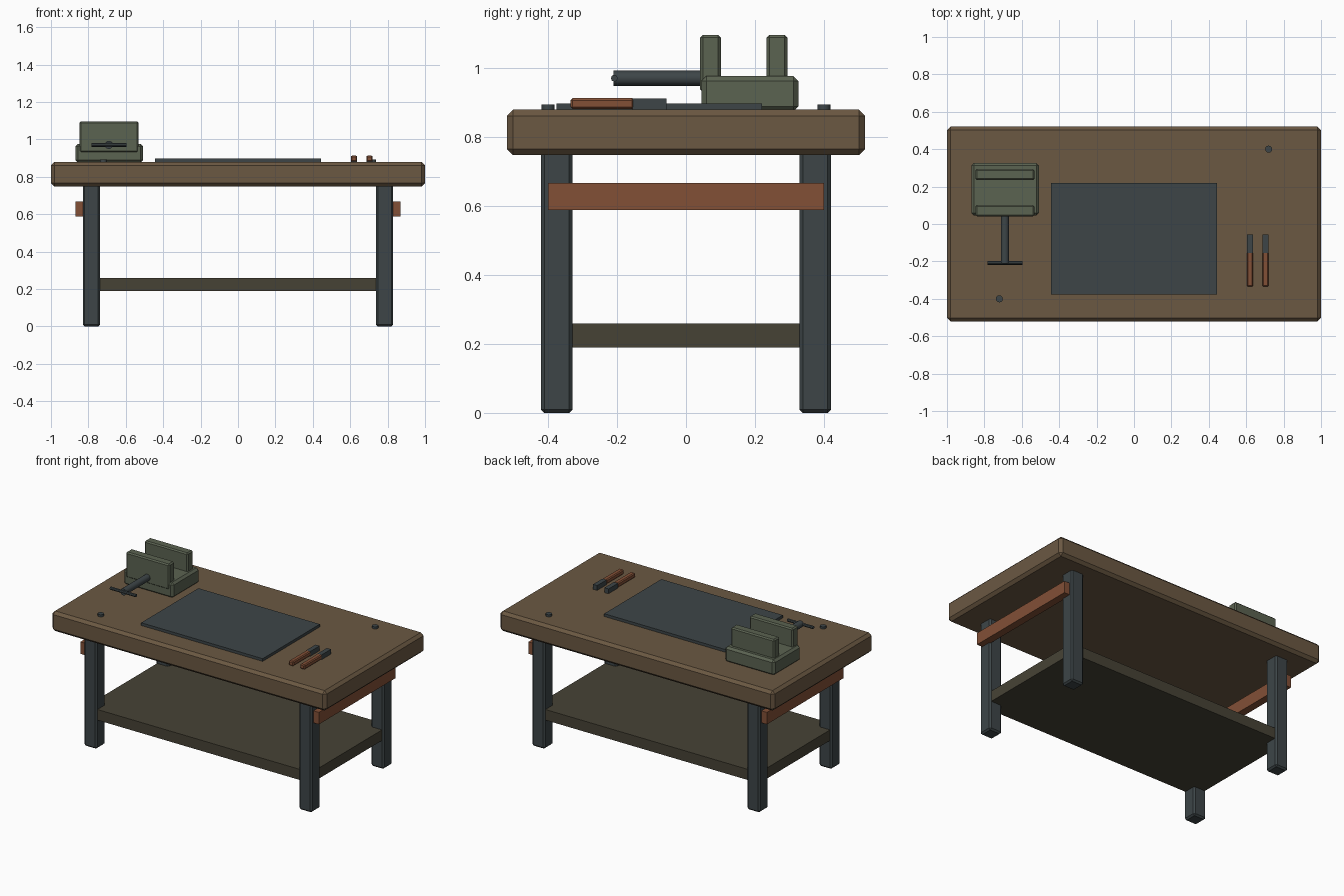
import bpy
import math

if "Cube" in bpy.data.objects:
    bpy.data.objects.remove(bpy.data.objects["Cube"])


def material(name, rgb):
    m = bpy.data.materials.new(name)
    m.diffuse_color = (*rgb, 1)
    m.use_nodes = True
    m.node_tree.nodes["Principled BSDF"].inputs["Base Color"].default_value = m.diffuse_color
    return m


WOOD = material("brown wood", (0.147, 0.098, 0.055))
STEEL = material("dark steel", (0.047, 0.060, 0.064))
RUST = material("rust red", (0.225, 0.080, 0.037))
GREEN = material("olive green", (0.105, 0.125, 0.083))
SHELF = material("dark olive wood", (0.062, 0.055, 0.036))


def finish(name, mat, bevel):
    ob = bpy.context.object
    ob.name = name
    ob.data.materials.append(mat)
    if bevel:
        mod = ob.modifiers.new("chamfer", "BEVEL")
        mod.width = bevel
        mod.segments = 1
        mod.limit_method = 'ANGLE'
    return ob


def box(name, mat, x, y, z, bevel=0.0):
    """Box from (min, max) ranges on each axis."""
    bpy.ops.mesh.primitive_cube_add(size=1)
    ob = finish(name, mat, bevel)
    for v in ob.data.vertices:
        for i, (lo, hi) in enumerate((x, y, z)):
            v.co[i] = hi if v.co[i] > 0 else lo
    return ob


def rod(name, mat, loc, radius, length, rot=(0, 0, 0), sides=12):
    bpy.ops.mesh.primitive_cylinder_add(vertices=sides, radius=radius, depth=length,
                                        location=loc, rotation=rot)
    ob = finish(name, mat, 0)
    bpy.ops.object.shade_smooth_by_angle(angle=math.radians(40))
    return ob


def around(c, half):
    return (c - half, c + half)


# Table top and lower shelf
box("table_top", WOOD, (-1, 1), (-0.52, 0.52), (0.748, 0.88), 0.018)
box("lower_shelf", SHELF, (-0.82, 0.82), (-0.41, 0.41), (0.19, 0.26))

# Legs and side rails
for sx, side in ((-1, "left"), (1, "right")):
    for sy, end in ((-1, "front"), (1, "back")):
        box(f"{end}_{side}_leg", STEEL, around(sx * 0.784, 0.046),
            around(sy * 0.375, 0.046), (0, 0.76), 0.01)
    box(f"{side}_rail", RUST, around(sx * 0.845, 0.025), (-0.4, 0.4), (0.588, 0.667))

# Vise: base, two jaws, screw and handle bar
box("vise_base", GREEN, (-0.87, -0.508), (0.045, 0.326), (0.875, 0.977), 0.014)
for name, y in (("front", 0.071), ("back", 0.264)):
    box(f"vise_{name}_jaw", GREEN, (-0.848, -0.532), around(y, 0.03), (0.93, 1.097), 0.008)
rod("vise_screw", STEEL, (-0.69, -0.075, 0.971), 0.022, 0.27, (math.pi / 2, 0, 0))
rod("vise_handle", STEEL, (-0.69, -0.208, 0.971), 0.01, 0.188, (0, math.pi / 2, 0), 8)

# Work mat
box("work_mat", STEEL, (-0.443, 0.443), (-0.376, 0.22), (0.875, 0.898))

# Hand tools
for i, x in enumerate((0.62, 0.703)):
    box(f"tool_handle_{i + 1}", RUST, around(x, 0.017), (-0.335, -0.15), (0.882, 0.913), 0.006)
    box(f"tool_blade_{i + 1}", STEEL, around(x, 0.015), (-0.155, -0.057), (0.88, 0.912))

# Bolt heads
for i, s in enumerate((-1, 1)):
    rod(f"bolt_{i + 1}", STEEL, (s * 0.72, s * 0.4, 0.882), 0.019, 0.024)
